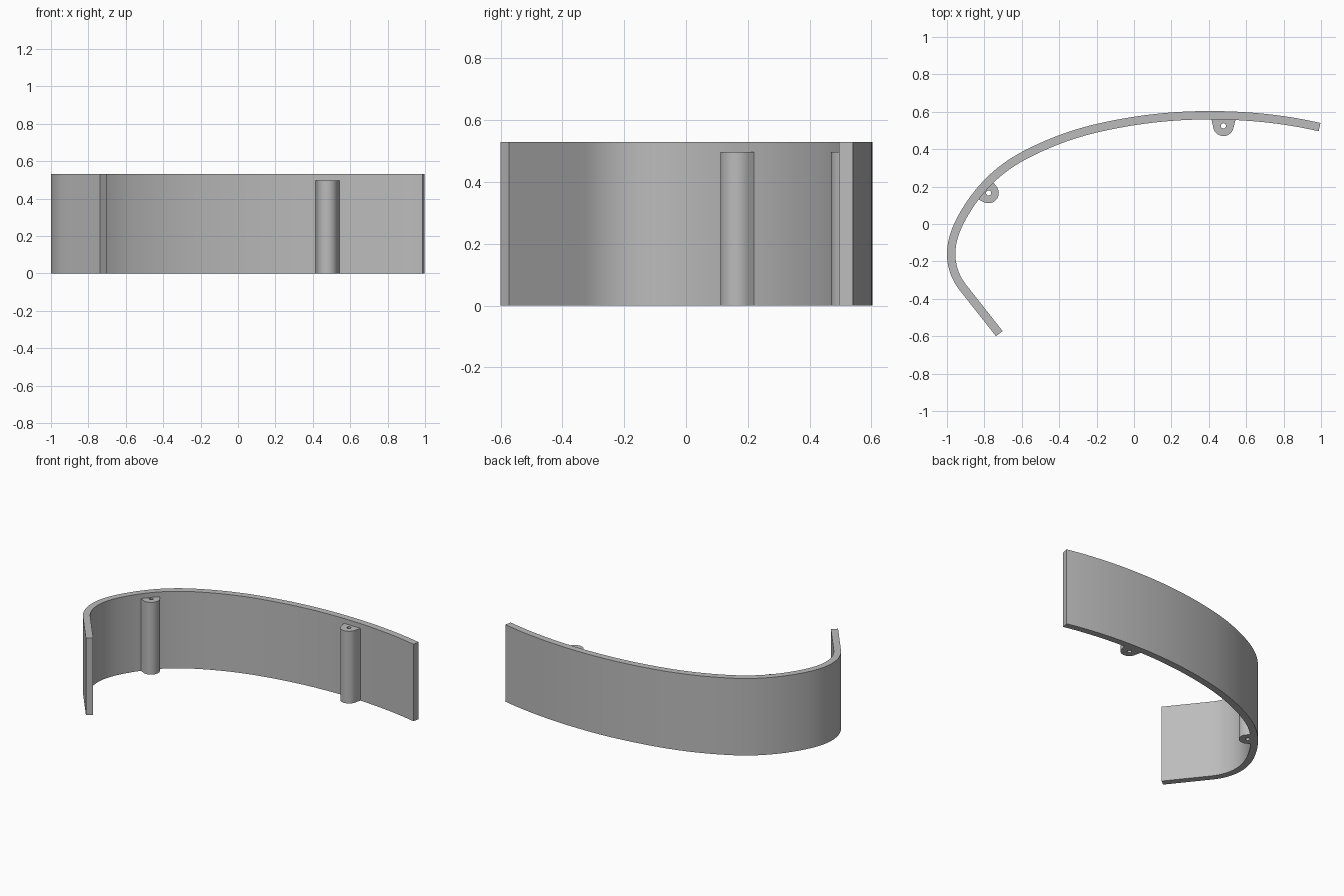
import bpy, bmesh
from math import sin, cos, radians, atan2
from mathutils import Vector
from mathutils.geometry import interpolate_bezier

if "Cube" in bpy.data.objects:
    bpy.data.objects.remove(bpy.data.objects["Cube"])

WALL_HEIGHT, THICKNESS, BOSS_HEIGHT = 0.53, 0.045, 0.497

grey = bpy.data.materials.new("plain grey")
grey.use_nodes = True
grey.diffuse_color = (0.5, 0.5, 0.5, 1)
grey.node_tree.nodes["Principled BSDF"].inputs["Base Color"].default_value = grey.diffuse_color


def make_solid(name, sections, closed):
    """Skin a row of four-point sections into a solid."""
    bm = bmesh.new()
    rings = [[bm.verts.new(p) for p in s] for s in sections]
    count = len(rings)
    for i in range(count if closed else count - 1):
        a, b = rings[i], rings[(i + 1) % count]
        for j in range(4):
            k = (j + 1) % 4
            bm.faces.new((a[j], a[k], b[k], b[j]))
    if not closed:
        bm.faces.new(rings[0])
        bm.faces.new(rings[-1])
    bmesh.ops.recalc_face_normals(bm, faces=bm.faces)
    mesh = bpy.data.meshes.new(name)
    bm.to_mesh(mesh)
    bm.free()
    mesh.materials.append(grey)
    obj = bpy.data.objects.new(name, mesh)
    bpy.context.collection.objects.link(obj)
    bpy.ops.object.select_all(action='DESELECT')
    obj.select_set(True)
    bpy.context.view_layer.objects.active = obj
    bpy.ops.object.shade_smooth_by_angle(angle=radians(30))


def section(outer, inner, height):
    return [(outer.x, outer.y, 0), (inner.x, inner.y, 0),
            (inner.x, inner.y, height), (outer.x, outer.y, height)]


def heading(degrees):
    return Vector((cos(radians(degrees)), sin(radians(degrees)), 0))


# Curved wall: outer edge knots as x, y, heading
knots = [(0.997, 0.54, 167), (0.40, 0.604, 180), (-0.2, 0.535, 193),
         (-0.6, 0.385, 208), (-0.77, 0.265, 223), (-0.945, 0.035, 252 - 10),
         (-1.0, -0.16, 270), (-0.935, -0.35, 308), (-0.738, -0.6, 308)]
path = []
for (x0, y0, h0), (x1, y1, h1) in zip(knots, knots[1:]):
    a, b = Vector((x0, y0, 0)), Vector((x1, y1, 0))
    reach = (b - a).length / (3 * cos(radians(h1 - h0) / 4) ** 2)
    points = interpolate_bezier(a, a + heading(h0) * reach,
                                b - heading(h1) * reach, b, 13)
    path += points if not path else points[1:]

wall = []
for i, p in enumerate(path):
    along = (path[min(i + 1, len(path) - 1)] - path[max(i - 1, 0)]).normalized()
    inward = Vector((-along.y, along.x, 0))
    wall.append(section(p, p + inward * THICKNESS, WALL_HEIGHT))
make_solid("curved_wall", wall, False)


# Screw bosses: rounded lug with a through hole, flared into the wall
def screw_boss(name, x, y, facing):
    centre = Vector((x, y, 0))
    radius, hole = 0.055, 0.014
    outline = [(radius * cos(radians(t)), radius * sin(radians(t)))
               for t in range(-80, 81, 10)]
    outline += [(-0.036, 0.065), (-0.042, 0.03), (-0.042, 0), (-0.042, -0.03), (-0.036, -0.065)]
    forward, side = heading(facing), heading(facing + 90)
    rings = []
    for u, v in outline:
        t = atan2(v, u)
        outer = centre + forward * u + side * v
        inner = centre + (forward * cos(t) + side * sin(t)) * hole
        rings.append(section(outer, inner, BOSS_HEIGHT))
    make_solid(name, rings, True)


screw_boss("left_screw_boss", 0.478, 0.525, -91)
screw_boss("right_screw_boss", -0.778, 0.166, -39)
